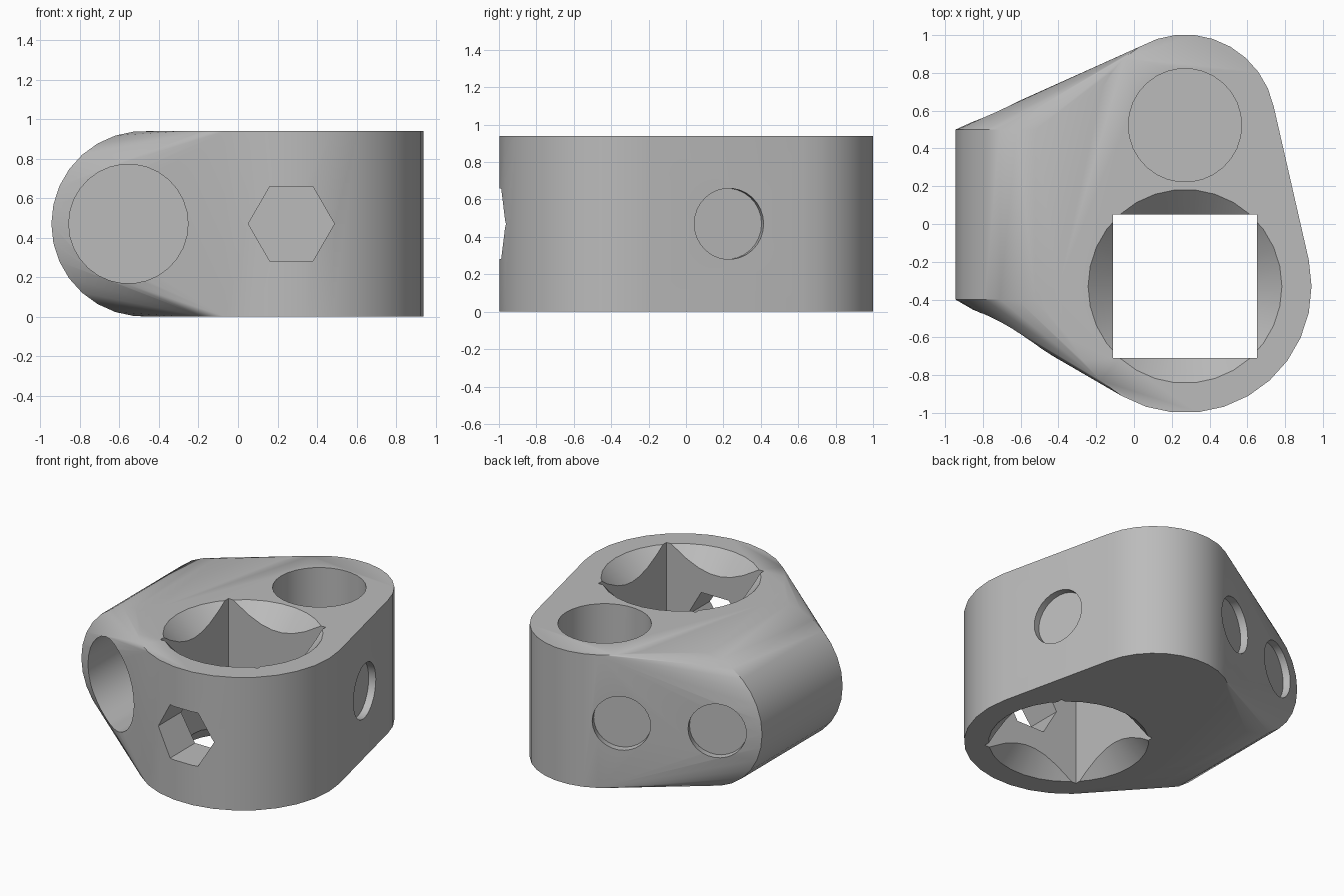
import bpy
import bmesh
from math import radians, sqrt
from mathutils import Matrix, Vector

cube = bpy.data.objects.get("Cube")
if cube:
    bpy.data.objects.remove(cube, do_unlink=True)

H = 0.94                  # block height
MID = H / 2
SEG = 30
SOCKET = (0.27, -0.33)    # axis of the square socket
POST = (0.27, 0.523)      # axis of the round upright hole
UP = Vector((0, 0, 1))
FRONT = Vector((0, -1, 0))

grey = bpy.data.materials.new("plain_grey")
grey.use_nodes = True
grey.diffuse_color = (0.5, 0.5, 0.5, 1)
grey.node_tree.nodes["Principled BSDF"].inputs["Base Color"].default_value = (0.5, 0.5, 0.5, 1)


def add_prism(bm, start, axis, length, r1, r2=None, sides=SEG, turn=0):
    """Prism or cone running from start along axis, first corner on its local x."""
    axis = Vector(axis).normalized()
    if abs(axis.z) > 0.9:
        rot = Matrix.Identity(4) if axis.z > 0 else Matrix.Rotation(radians(180), 4, 'X')
    else:
        side = UP.cross(axis).normalized()
        rot = Matrix((side, axis.cross(side), axis)).transposed().to_4x4()
    place = Matrix.Translation(Vector(start) + axis * length / 2) @ rot
    spin = Matrix.Rotation(radians(90 + turn), 4, 'Z')
    bmesh.ops.create_cone(bm, cap_ends=True, segments=sides, radius1=r1,
                          radius2=r1 if r2 is None else r2, depth=length,
                          matrix=place @ spin)


def make_object(name, bm):
    bmesh.ops.recalc_face_normals(bm, faces=bm.faces)
    mesh = bpy.data.meshes.new(name)
    bm.to_mesh(mesh)
    bm.free()
    mesh.materials.append(grey)
    obj = bpy.data.objects.new(name, mesh)
    bpy.context.collection.objects.link(obj)
    return obj


# Body: hull around two upright cylinders and one lying cylinder
bm = bmesh.new()
add_prism(bm, (*SOCKET, 0), UP, H, 0.67)
add_prism(bm, (*POST, 0), UP, H, 0.48)
add_prism(bm, (-0.475, 0.5, MID), FRONT, 0.9, 0.47)
hull = bmesh.ops.convex_hull(bm, input=bm.verts)
waste = [g for g in hull["geom_interior"] + hull["geom_unused"] if isinstance(g, bmesh.types.BMVert)]
bmesh.ops.delete(bm, geom=list(set(waste)), context='VERTS')
hull_faces = {g for g in hull["geom"] if isinstance(g, bmesh.types.BMFace) and g.is_valid}
old_faces = [f for f in bm.faces if f not in hull_faces]
bmesh.ops.delete(bm, geom=old_faces, context='FACES')
bmesh.ops.dissolve_limit(bm, angle_limit=radians(0.2), verts=bm.verts, edges=bm.edges)
body = make_object("connector_block", bm)


def cut(name, *args, **kwargs):
    """Subtract one prism from the body."""
    bm = bmesh.new()
    add_prism(bm, *args, **kwargs)
    cutter = make_object(name, bm)
    cutter.hide_render = True
    mod = body.modifiers.new(name, 'BOOLEAN')
    mod.operation = 'DIFFERENCE'
    mod.solver = 'EXACT'
    mod.object = cutter
    bpy.context.view_layer.objects.active = body
    bpy.ops.object.modifier_apply(modifier=mod.name)
    bpy.data.objects.remove(cutter, do_unlink=True)


# Square socket with a conical lead-in at both ends
cut("square_socket", (*SOCKET, -0.1), UP, H + 0.2, 0.38 * sqrt(2), sides=4, turn=45)
cut("upper_lead_in", (*SOCKET, H + 0.05), -UP, 0.5, 0.563, 0.063)
cut("lower_lead_in", (*SOCKET, -0.05), UP, 0.5, 0.563, 0.063)

# Blind round holes
cut("upright_hole", (*POST, 0.1), UP, H, 0.30)
cut("lying_hole", (-0.555, 0.4, MID), FRONT, 1.6, 0.302)

# Hexagonal hole through the front wall
cut("hex_hole", (0.27, -0.5, MID), FRONT, 0.7, 0.218, sides=6)

# Shallow round recesses on the side and back walls
DEPTH = 0.05
for name, spot, normal in (
        ("side_recess", (0.83, 0.23), (0.975, 0.2235, 0)),
        ("back_inner_recess", (-0.108, 0.876), (-0.41, 0.912, 0)),
        ("back_outer_recess", (-0.678, 0.62), (-0.41, 0.912, 0))):
    normal = Vector(normal)
    cut(name, Vector((*spot, MID)) - normal * DEPTH, normal, 0.3, 0.19)

# Smooth walls with sharp rims
bpy.ops.object.select_all(action='DESELECT')
body.select_set(True)
bpy.context.view_layer.objects.active = body
bpy.ops.object.shade_smooth_by_angle(angle=radians(30))
